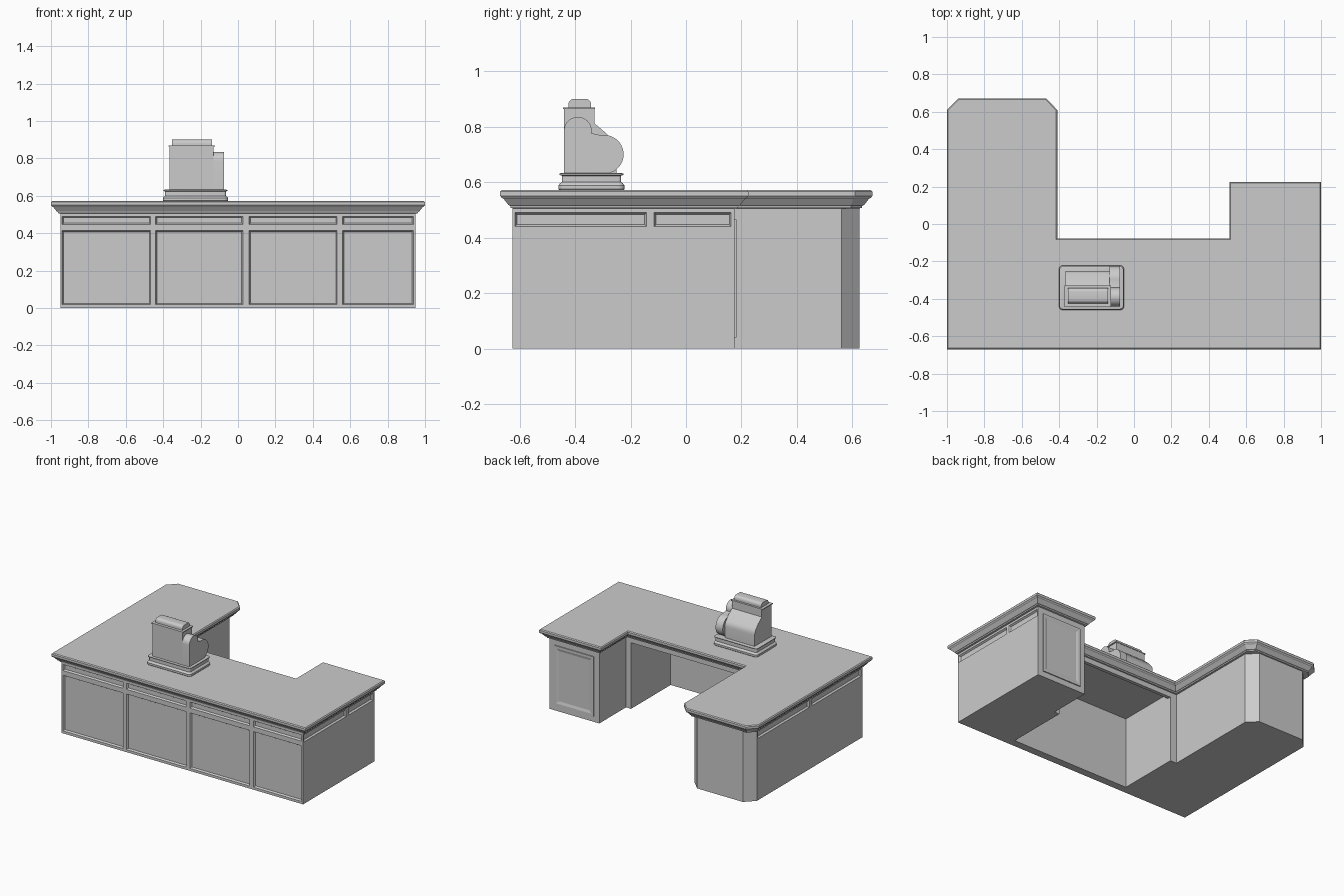
import bpy, bmesh
from math import sin, cos, radians
from mathutils import Matrix, Vector

if "Cube" in bpy.data.objects:
    bpy.data.objects.remove(bpy.data.objects["Cube"])


def offset(pts, d):
    """Mitred inward offset of a counter-clockwise outline."""
    out = []
    for i, p in enumerate(pts):
        p = Vector(p)
        a = (p - Vector(pts[i - 1])).normalized()
        b = (Vector(pts[(i + 1) % len(pts)]) - p).normalized()
        na, nb = Vector((-a.y, a.x)), Vector((-b.y, b.x))
        out.append(p + (na + nb) * d / (1 + na.dot(nb)))
    return out


def add_loft(bm, pts, profile, mat):
    """Skin an outline through (inset, height) rings and cap both ends."""
    rings = [[bm.verts.new(mat @ Vector((q.x, q.y, h))) for q in offset(pts, d)]
             for d, h in profile]
    n = len(pts)
    for r, s in zip(rings, rings[1:]):
        for i in range(n):
            j = (i + 1) % n
            bm.faces.new((r[i], r[j], s[j], s[i]))
    bm.faces.new(rings[0][::-1])
    bm.faces.new(rings[-1])


def finish(name, bm, smooth=False):
    bmesh.ops.recalc_face_normals(bm, faces=bm.faces)
    me = bpy.data.meshes.new(name)
    bm.to_mesh(me)
    bm.free()
    ob = bpy.data.objects.new(name, me)
    bpy.context.collection.objects.link(ob)
    if smooth:
        bpy.ops.object.select_all(action='DESELECT')
        ob.select_set(True)
        bpy.context.view_layer.objects.active = ob
        bpy.ops.object.shade_smooth_by_angle(angle=radians(35))
    return ob


def loft(name, pts, profile, mat=Matrix(), smooth=False):
    bm = bmesh.new()
    add_loft(bm, pts, profile, mat)
    return finish(name, bm, smooth)


def facing(deg):
    """Upright plane: 0 faces -y, 90 faces +x, 180 faces +y, -90 faces -x."""
    return Matrix.Rotation(radians(deg), 4, 'Z') @ Matrix.Rotation(radians(90), 4, 'X')


def rect(x0, x1, y0, y1):
    return [(x0, y0), (x1, y0), (x1, y1), (x0, y1)]


def arc(cx, cy, r, a0, a1, n):
    return [(cx + r * cos(radians(a0 + (a1 - a0) * i / n)),
             cy + r * sin(radians(a0 + (a1 - a0) * i / n))) for i in range(n + 1)]


def round_rect(x0, x1, y0, y1, r, n=5):
    return (arc(x1 - r, y0 + r, r, -90, 0, n) + arc(x1 - r, y1 - r, r, 0, 90, n)
            + arc(x0 + r, y1 - r, r, 90, 180, n) + arc(x0 + r, y0 + r, r, 180, 270, n))


# Desk body with an open knee space
body = loft("desk_body", [
    (-.95, -.625), (.95, -.625), (.95, .175), (.56, .175), (.56, -.125),
    (.52, -.125), (.52, -.57), (-.41, -.57), (-.41, -.125), (-.46, -.125),
    (-.46, .56), (-.525, .625), (-.885, .625), (-.95, .56)], [(0, 0), (0, .507)])

# Recessed panels on the front and both sides
bm = bmesh.new()
panels = []
for x0, x1 in ((-.94, -.467), (-.44, .027), (.06, .53), (.56, .937)):
    panels += [(0, x0, x1, .018, .413, .625), (0, x0, x1, .447, .49, .625)]
for y0, y1 in ((-.617, -.142), (-.115, .163)):
    panels.append((90, y0, y1, .44, .49, .95))
for y0, y1 in ((-.61, -.06), (-.03, .55)):
    panels.append((-90, -y1, -y0, .44, .49, .95))
for deg, u0, u1, z0, z1, d in panels:
    add_loft(bm, rect(u0, u1, z0, z1),
             [(0, d + .03), (0, d), (.007, d - .012)], facing(deg))
cutter = finish("panel_cutter", bm)
cutter.hide_render = True
cutter.hide_set(True)
mod = body.modifiers.new("panels", 'BOOLEAN')
mod.operation, mod.object, mod.solver = 'DIFFERENCE', cutter, 'EXACT'

# Framed panel on the back of the short wing
loft("back_panel_frame", rect(-.91, -.60, .04, .465),
     [(0, .17), (0, .182), (.016, .182), (.034, .177)], facing(180))

# Header rail across the knee space
loft("knee_header", rect(-.41, .52, -.15, -.125), [(0, .47), (0, .507)])

# Countertop with moulded edge
loft("countertop", [
    (-1, -.67), (1, -.67), (1, .225), (.51, .225), (.51, -.078), (-.41, -.078),
    (-.41, .61), (-.47, .672), (-.94, .672), (-1, .61)],
    [(.05, .505), (.038, .507), (.036, .515), (.03, .517), (.012, .54),
     (.006, .543), (0, .55), (0, .566), (.006, .572)])

# Register plinth with stepped mouldings
loft("register_base", round_rect(-.402, -.053, -.46, -.222, .022),
     [(.004, .571), (0, .575), (0, .588), (.006, .596), (.012, .6), (.012, .623),
      (.004, .626), (.004, .631), (.012, .633)], smooth=True)

side = facing(90)

# Register main housing with sloping back
loft("register_body", [(-.44, .63), (-.25, .63), (-.25, .71)]
     + arc(-.31, .71, .06, 15, 50, 4)
     + [(-.29, .778), (-.33, .812), (-.33, .865), (-.44, .865)],
     [(0, -.365), (0, -.13)], side, True)

# Double-lobed side housing
loft("register_side", [(-.44, .63)] + arc(-.295, .70, .07, -80, 100, 18)
     + arc(-.39, .785, .05, -10, 180, 16), [(0, -.131), (0, -.075)], side, True)

# Lip and rounded cap on top
loft("register_lip", rect(-.372, -.123, -.444, -.328), [(0, .863), (0, .869)])
loft("register_cap", [(-.424, .865), (-.342, .865)] + arc(-.362, .88, .02, 0, 90, 5)
     + arc(-.404, .88, .02, 90, 180, 5), [(0, -.352), (0, -.14)], side, True)
